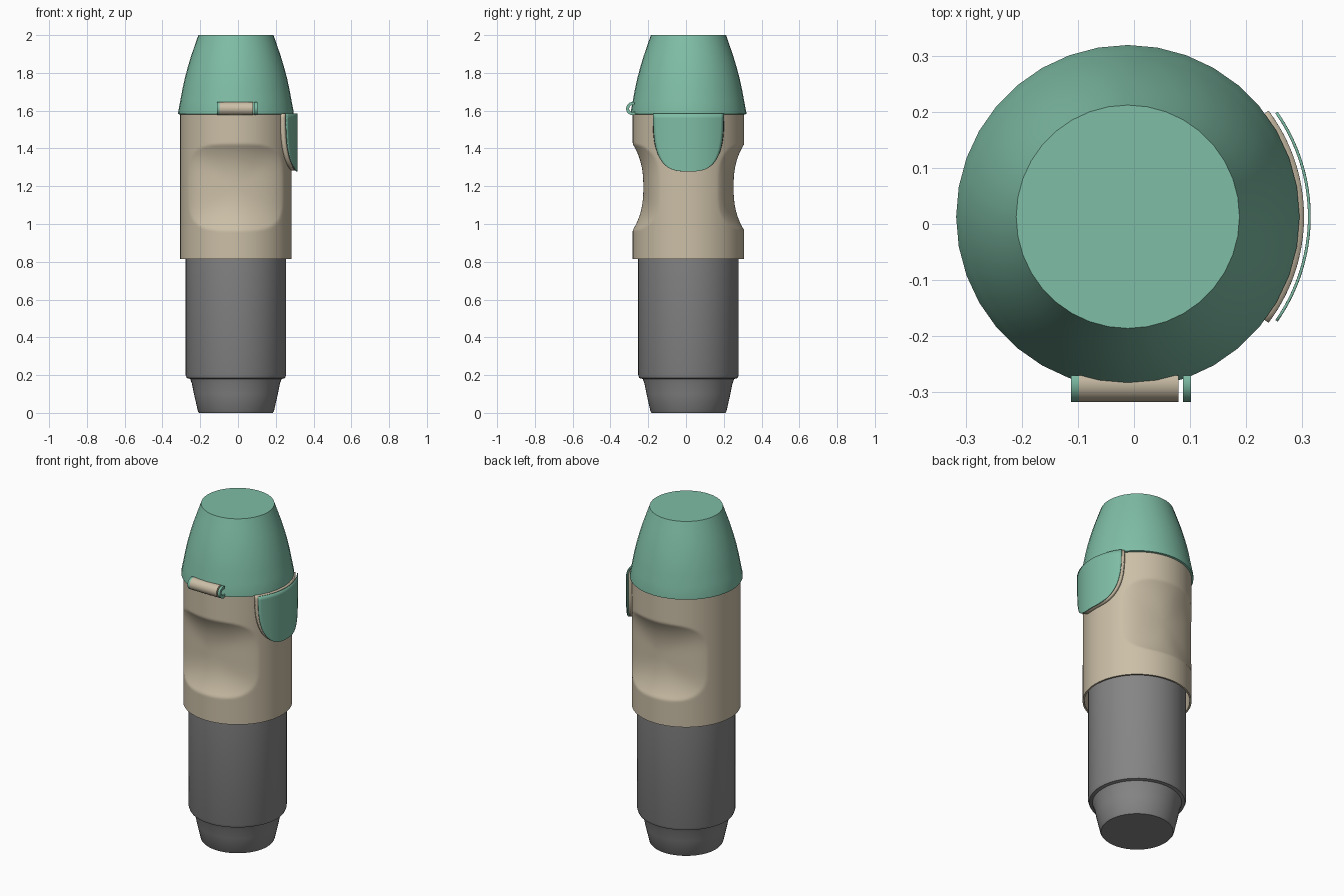
import bpy, bmesh, math

cube = bpy.data.objects.get("Cube")
if cube:
    bpy.data.objects.remove(cube, do_unlink=True)

CX, CY = -0.011, 0.013   # axis of the round body


def material(name, rgb):
    m = bpy.data.materials.new(name)
    m.use_nodes = True
    m.diffuse_color = (*rgb, 1)
    m.node_tree.nodes["Principled BSDF"].inputs["Base Color"].default_value = (*rgb, 1)
    return m


green = material("sea green", (0.21, 0.51, 0.38))
beige = material("warm beige", (0.60, 0.52, 0.385))
grey = material("mid grey", (0.235, 0.235, 0.235))


def finish(name, bm, mat, location, angle=40, recalc=True):
    if recalc:
        bmesh.ops.recalc_face_normals(bm, faces=bm.faces)
    me = bpy.data.meshes.new(name)
    bm.to_mesh(me)
    bm.free()
    me.materials.append(mat)
    ob = bpy.data.objects.new(name, me)
    ob.location = location
    bpy.context.collection.objects.link(ob)
    bpy.ops.object.select_all(action='DESELECT')
    ob.select_set(True)
    bpy.context.view_layer.objects.active = ob
    bpy.ops.object.shade_smooth_by_angle(angle=math.radians(angle))
    return ob


def lathe(profile, sides):
    """Revolve (radius, z) points around z and close both ends."""
    bm = bmesh.new()
    rings = []
    for r, z in profile:
        rings.append([bm.verts.new((r * math.sin(2 * math.pi * i / sides),
                                    r * math.cos(2 * math.pi * i / sides), z))
                      for i in range(sides)])
    for a, b in zip(rings, rings[1:]):
        for i in range(sides):
            j = (i + 1) % sides
            bm.faces.new((a[i], a[j], b[j], b[i]))
    bm.faces.new(rings[0])
    bm.faces.new(rings[-1])
    return bm


axis = (CX, CY, 0)

# Lower barrel with tapered foot and rounded step
foot = [(0.195, 0), (0.201, 0.008), (0.222, 0.10), (0.233, 0.155), (0.242, 0.18),
        (0.260, 0.184), (0.266, 0.20), (0.266, 0.93)]
finish("lower_barrel", lathe(foot, 48), grey, axis)

# Grip sleeve: hollow bottom, thumb dents front and back
R, Z0, Z1, ROWS = 0.295, 0.815, 1.585, 84
wall = [(0.285, 0.93), (0.285, Z0)]
wall += [(R, Z0 + (Z1 - Z0) * k / ROWS) for k in range(ROWS + 1)]
bm = lathe(wall, 160)
for v in bm.verts:
    if v.co.xy.length > 0.29:
        s = ((abs(v.co.x) / 0.25) ** 4 + (abs(v.co.z - 1.195) / 0.228) ** 4) ** 0.25
        if s < 1:
            v.co.y -= math.copysign(0.056 * (1 - s ** 2.5), v.co.y)
finish("grip_sleeve", bm, beige, axis)

# Tapered cap
cap = [(0.290, 1.578), (0.306, 1.582), (0.306, 1.592), (0.295, 1.65), (0.284, 1.71),
       (0.271, 1.77), (0.255, 1.83), (0.237, 1.89), (0.218, 1.945), (0.199, 2.0)]
finish("cap", lathe(cap, 36), green, axis)


def curved_tab(name, mat, radius, thickness, half_width, bottom, top):
    """U-shaped plate wrapped round the +x side of the sleeve."""
    bm = bmesh.new()
    rows, cols, grid = 20, 24, []
    for k in range(rows + 1):
        t = 0.998 * math.sin(math.pi / 2 * k / rows)
        w = half_width * (1 - t ** 3) ** (1 / 3)
        line = []
        for c in range(cols + 1):
            y = w * (2 * c / cols - 1)
            line.append(bm.verts.new((math.sqrt(radius ** 2 - y * y), y,
                                      top - t * (top - bottom))))
        grid.append(line)
    for a, b in zip(grid, grid[1:]):
        for c in range(cols):
            bm.faces.new((a[c], b[c], b[c + 1], a[c + 1]))
    ob = finish(name, bm, mat, axis, recalc=False)
    mod = ob.modifiers.new("thickness", 'SOLIDIFY')
    mod.thickness = thickness
    mod.offset = -1


curved_tab("tab_backing", beige, 0.314, 0.024, 0.189, 1.282, 1.586)
curved_tab("tab_cover", green, 0.326, 0.005, 0.187, 1.278, 1.584)


def hook_tube(name, mat, x0, x1, outer=0.035, inner=0.019):
    """C-shaped tube along x, open towards the cap."""
    bm = bmesh.new()
    n, start, sweep = 28, math.radians(70), math.radians(285)
    loops = []
    for k in range(n + 1):
        a = start + sweep * k / n
        loops.append([bm.verts.new((x, r * math.cos(a), r * math.sin(a)))
                      for x, r in ((x0, outer), (x1, outer), (x1, inner), (x0, inner))])
    for a, b in zip(loops, loops[1:]):
        for i in range(4):
            j = (i + 1) % 4
            bm.faces.new((a[i], a[j], b[j], b[i]))
    bm.faces.new(loops[0])
    bm.faces.new(loops[-1])
    finish(name, bm, mat, (0, -0.282, 1.611))


# Front hinge: beige barrel between two green knuckles
hook_tube("hinge_barrel", beige, -0.098, 0.079)
hook_tube("hinge_knuckle_right", green, -0.112, -0.098)
hook_tube("hinge_knuckle_left", green, 0.087, 0.102)
